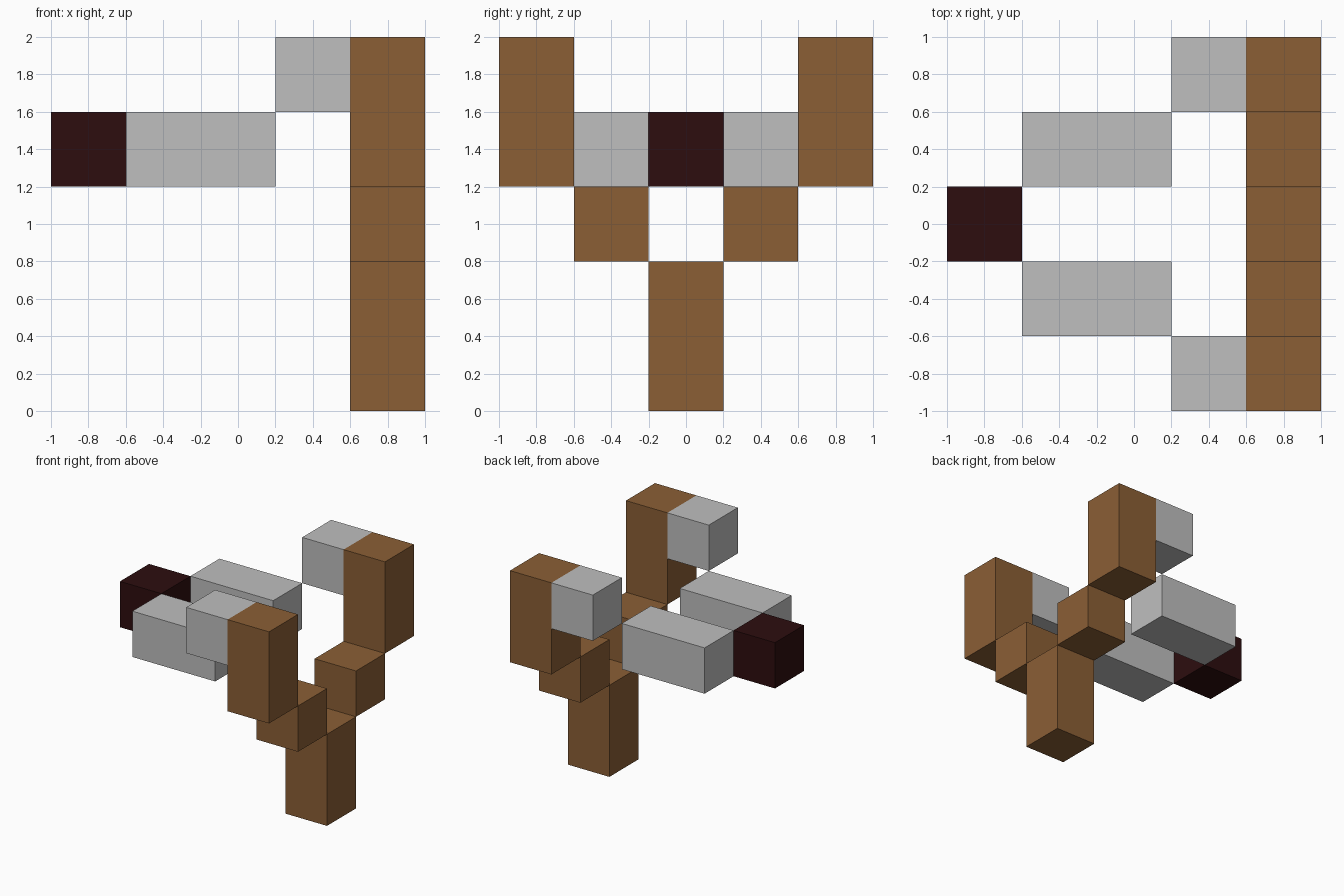
import bpy
import bmesh
from mathutils import Vector

default_cube = bpy.data.objects.get("Cube")
if default_cube:
    bpy.data.objects.remove(default_cube, do_unlink=True)


def make_material(name, colour):
    mat = bpy.data.materials.new(name)
    mat.use_nodes = True
    mat.diffuse_color = (*colour, 1)
    mat.node_tree.nodes["Principled BSDF"].inputs["Base Color"].default_value = (*colour, 1)
    return mat


wood = make_material("brown_wood", (0.258, 0.114, 0.036))
band = make_material("light_grey_band", (0.52, 0.52, 0.52))
leather = make_material("dark_red_leather", (0.026, 0.004, 0.0045))


def box(name, low, high, mat):
    """Axis-aligned block between two opposite corners."""
    low, high = Vector(low), Vector(high)
    bm = bmesh.new()
    bmesh.ops.create_cube(bm, size=1)
    bmesh.ops.scale(bm, vec=high - low, verts=bm.verts)
    mesh = bpy.data.meshes.new(name)
    bm.to_mesh(mesh)
    bm.free()
    mesh.materials.append(mat)
    obj = bpy.data.objects.new(name, mesh)
    obj.location = (low + high) / 2
    bpy.context.collection.objects.link(obj)


def box_pair(name, low, high, mat):
    """The same block on the back (+y) and front (-y) sides."""
    box("back_" + name, low, high, mat)
    box("front_" + name, (low[0], -high[1], low[2]), (high[0], -low[1], high[2]), mat)


# Wooden Y-shaped frame
box("handle", (0.6, -0.2, 0), (1, 0.2, 0.8), wood)
box_pair("fork_base", (0.6, 0.2, 0.8), (1, 0.6, 1.2), wood)
box_pair("fork_prong", (0.6, 0.6, 1.2), (1, 1, 2), wood)

# Stretched band, stepping inward to the pouch
box_pair("band_end", (0.2, 0.6, 1.6), (0.6, 1, 2), band)
box_pair("band_strip", (-0.6, 0.2, 1.2), (0.2, 0.6, 1.6), band)
box("pouch", (-1, -0.2, 1.2), (-0.6, 0.2, 1.6), leather)
